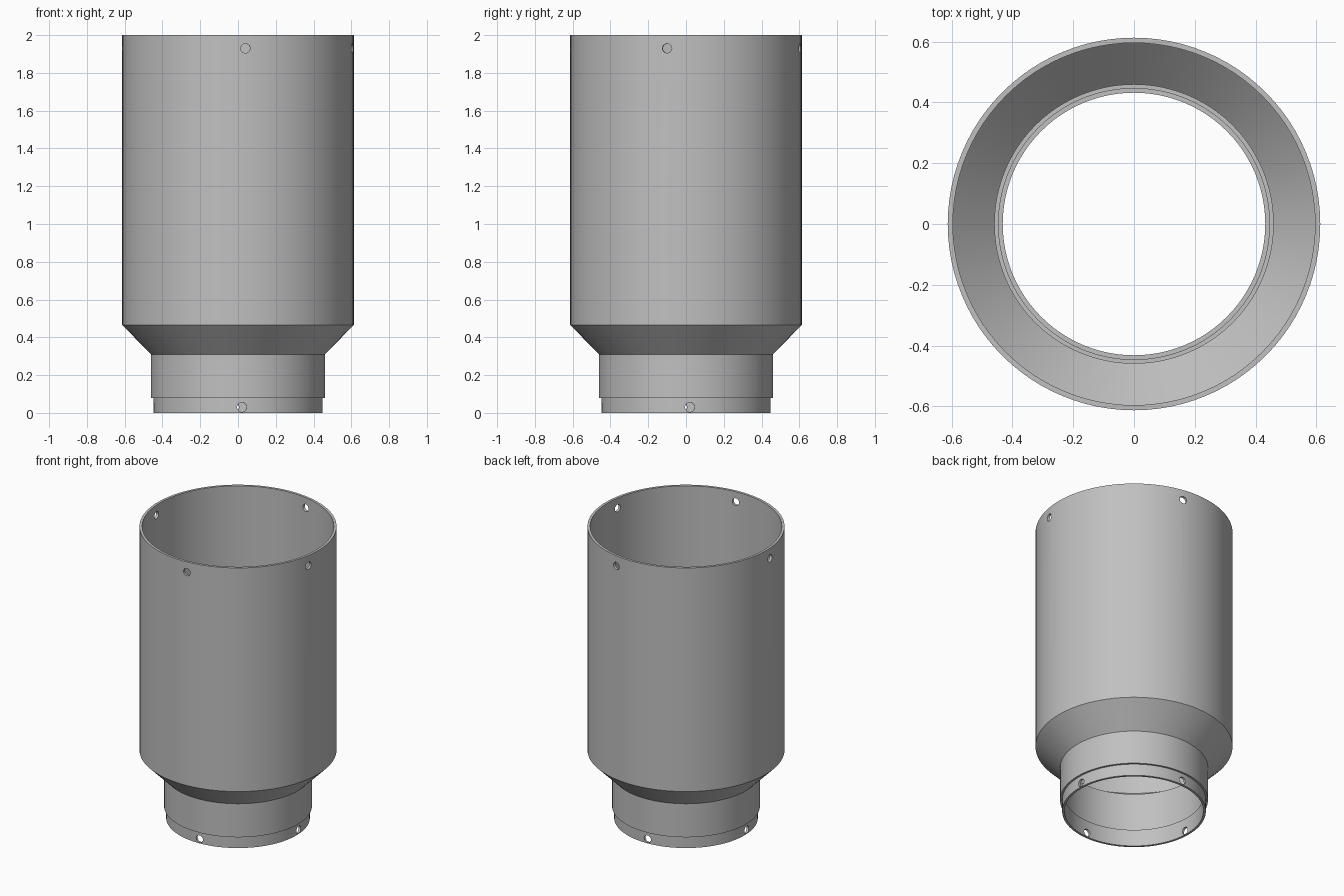
import bpy
import bmesh
from math import cos, sin, radians, pi
from mathutils import Matrix

SEGMENTS = 96

if "Cube" in bpy.data.objects:
    bpy.data.objects.remove(bpy.data.objects["Cube"], do_unlink=True)

grey = bpy.data.materials.new("light grey metal")
grey.use_nodes = True
colour = (0.53, 0.53, 0.53, 1)
grey.diffuse_color = colour
grey.node_tree.nodes["Principled BSDF"].inputs["Base Color"].default_value = colour


def add_object(name, bm):
    mesh = bpy.data.meshes.new(name)
    bmesh.ops.recalc_face_normals(bm, faces=bm.faces)
    bm.to_mesh(mesh)
    bm.free()
    obj = bpy.data.objects.new(name, mesh)
    bpy.context.collection.objects.link(obj)
    mesh.materials.append(grey)
    return obj


def lathe(name, profile):
    """Closed ring swept round z from (radius, height) points."""
    bm = bmesh.new()
    rings = []
    for r, z in profile:
        rings.append([bm.verts.new((r * cos(2 * pi * i / SEGMENTS),
                                    r * sin(2 * pi * i / SEGMENTS), z))
                      for i in range(SEGMENTS)])
    for a, b in zip(rings, rings[1:] + rings[:1]):
        for i in range(SEGMENTS):
            j = (i + 1) % SEGMENTS
            bm.faces.new((a[i], a[j], b[j], b[i]))
    return add_object(name, bm)


def drill(obj, angles, radius, z, hole):
    """Cut radial screw holes through the wall."""
    bm = bmesh.new()
    for a in angles:
        place = (Matrix.Rotation(radians(a), 4, 'Z')
                 @ Matrix.Translation((radius, 0, z))
                 @ Matrix.Rotation(pi / 2, 4, 'Y'))
        bmesh.ops.create_cone(bm, cap_ends=True, segments=24, radius1=hole,
                              radius2=hole, depth=0.12, matrix=place)
    cutter = add_object("hole_cutter", bm)
    cutter.hide_render = True
    mod = obj.modifiers.new("holes", 'BOOLEAN')
    mod.operation = 'DIFFERENCE'
    mod.solver = 'EXACT'
    mod.object = cutter
    bpy.context.view_layer.objects.active = obj
    bpy.ops.object.modifier_apply(modifier=mod.name)
    bpy.data.objects.remove(cutter, do_unlink=True)


# Wide body with its tapered shoulder
body = lathe("main_body", [(0.455, 0.305), (0.613, 0.465), (0.613, 2.0),
                           (0.596, 2.0), (0.596, 0.472), (0.455, 0.33)])
drill(body, (-86.3, -9.4, 80, 183.5), 0.605, 1.93, 0.025)

# Neck tube, reaching a little way up inside the shoulder
neck = lathe("neck_tube", [(0.46, 0.08), (0.46, 0.38), (0.446, 0.38), (0.446, 0.08)])

# Narrow end collar, slid into the neck
collar = lathe("end_collar", [(0.447, 0), (0.447, 0.115), (0.432, 0.115), (0.432, 0)])
drill(collar, [2.6 + 90 * k for k in range(4)], 0.44, 0.03, 0.025)

# Smooth walls with crisp rims
bpy.ops.object.select_all(action='DESELECT')
for part in (body, neck, collar):
    part.select_set(True)
bpy.context.view_layer.objects.active = body
bpy.ops.object.shade_smooth_by_angle(angle=radians(30))
